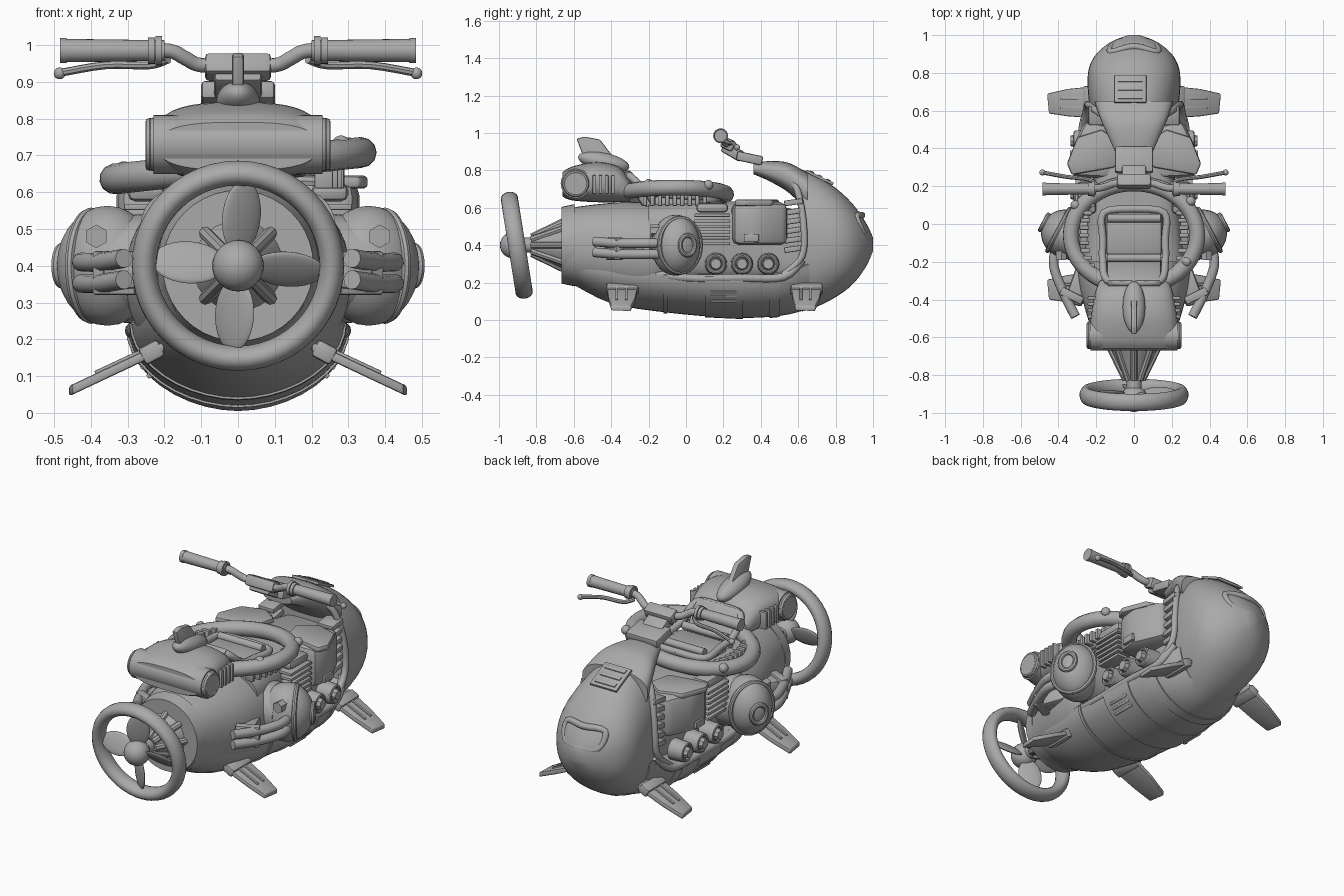
import bpy, bmesh
from math import pi, sin, cos, radians, copysign
from mathutils import Matrix, Vector, Euler

cube = bpy.data.objects.get("Cube")
if cube:
    bpy.data.objects.remove(cube, do_unlink=True)

COLOR = (0.4, 0.4, 0.4, 1)
grey = bpy.data.materials.new("plain grey")
grey.use_nodes = True
grey.diffuse_color = COLOR
grey.node_tree.nodes["Principled BSDF"].inputs["Base Color"].default_value = COLOR


# --- helpers: every mesh is baked in place, so mirroring is across x = 0
def place(loc=(0, 0, 0), rot=(0, 0, 0)):
    return Matrix.Translation(loc) @ Euler([radians(a) for a in rot]).to_matrix().to_4x4()


def add(name, bm, mirror=False, matrix=None):
    if matrix:
        bm.transform(matrix)
    bmesh.ops.recalc_face_normals(bm, faces=bm.faces)
    me = bpy.data.meshes.new(name)
    bm.to_mesh(me)
    bm.free()
    me.materials.append(grey)
    me.shade_smooth()
    me.set_sharp_from_angle(angle=radians(38))
    ob = bpy.data.objects.new(name, me)
    bpy.context.collection.objects.link(ob)
    if mirror:
        ob.modifiers.new("Mirror", "MIRROR")
    return ob


def bevel(bm, width):
    bmesh.ops.bevel(bm, geom=bm.edges[:], offset=width, segments=2, profile=0.5, affect='EDGES')


def box(name, size, loc, rot=(0, 0, 0), mirror=False, soft=0.2):
    bm = bmesh.new()
    bmesh.ops.create_cube(bm, size=1)
    bm.transform(Matrix.Diagonal((*size, 1)))
    bevel(bm, min(size) * soft)
    return add(name, bm, mirror, place(loc, rot))


def cyl(name, r1, r2, length, loc, rot=(0, 0, 0), mirror=False, n=24):
    bm = bmesh.new()
    bmesh.ops.create_cone(bm, cap_ends=True, segments=n, radius1=r1, radius2=r2, depth=length)
    return add(name, bm, mirror, place(loc, rot))


def ball(name, radii, matrix, mirror=False):
    bm = bmesh.new()
    bmesh.ops.create_uvsphere(bm, u_segments=24, v_segments=14, radius=1)
    return add(name, bm, mirror, matrix @ Matrix.Diagonal((*radii, 1)))


def prism(name, pts, low, high, matrix=None, mirror=False, soft=0.01):
    bm = bmesh.new()
    base = bm.faces.new([bm.verts.new((x, y, low)) for x, y in pts])
    top = bmesh.ops.extrude_face_region(bm, geom=[base])["geom"]
    bmesh.ops.translate(bm, vec=(0, 0, high - low),
                        verts=[v for v in top if isinstance(v, bmesh.types.BMVert)])
    bevel(bm, soft)
    return add(name, bm, mirror, matrix)


def smooth(pts, cyclic=False, k=4):
    n, out = len(pts), []
    for i in range(n if cyclic else n - 1):
        idx = [(i + d) % n if cyclic else min(max(i + d, 0), n - 1) for d in (-1, 0, 1, 2)]
        a, b, c, d = (Vector(pts[j]) for j in idx)
        for s in range(k):
            t = s / k
            out.append(b + (c - a) * t / 2 + (2 * a - 5 * b + 4 * c - d) * t * t / 2
                       + (3 * b - a - 3 * c + d) * t ** 3 / 2)
    return out if cyclic else out + [Vector(pts[-1])]


def skin(name, rings, cyclic=False, mirror=False, matrix=None):
    bm = bmesh.new()
    loops = [[bm.verts.new(p) for p in ring] for ring in rings]
    n = len(loops[0])
    for a, b in zip(loops, loops[1:] + (loops[:1] if cyclic else [])):
        for i in range(n):
            bm.faces.new((a[i], a[(i + 1) % n], b[(i + 1) % n], b[i]))
    if not cyclic:
        bm.faces.new(loops[0])
        bm.faces.new(loops[-1])
    return add(name, bm, mirror, matrix)


def loft(name, sections, e=2.3, bowl=False, n=40):
    """Sections are (y, half width, bottom z, top z); a bowl has a nearly flat top."""
    def curve(v):
        return copysign(abs(v) ** (2 / e), v)
    rings = []
    for y, w, low, high in smooth(sections):
        mid, rise = ((high, 0.02) if bowl else ((low + high) / 2, (high - low) / 2))
        drop = mid - low
        ring = []
        for i in range(n):
            a = 2 * pi * i / n
            s = curve(sin(a))
            ring.append((w * curve(cos(a)), y, mid + s * (rise if s > 0 else drop)))
        rings.append(ring)
    return skin(name, rings)


def tube(name, pts, r, cyclic=False, mirror=False, matrix=None, ref=(0.1, 0.2, 1), k=4, n=12):
    ra, rb = r if isinstance(r, tuple) else (r, r)
    path, normal, rings = smooth(pts, cyclic, k), Vector(ref), []
    for i, p in enumerate(path):
        ahead = path[(i + 1) % len(path)] if cyclic else path[min(i + 1, len(path) - 1)]
        behind = path[i - 1] if cyclic else path[max(i - 1, 0)]
        t = (ahead - behind).normalized()
        normal = (normal - t * normal.dot(t)).normalized()
        side = t.cross(normal)
        rings.append([p + side * ra * cos(2 * pi * j / n) + normal * rb * sin(2 * pi * j / n)
                      for j in range(n)])
    return skin(name, rings, cyclic, mirror, matrix)


# --- hull
belly = [(-.62, .18, .2, .3), (-.4, .25, .09, .27), (-.1, .29, .04, .24),
         (.25, .3, .012, .23), (.5, .28, .022, .24), (.66, .23, .06, .3)]
loft("belly", belly, 1.9, bowl=True)
for y0, y1 in ((-.14, -.08), (.08, .32), (.44, .5)):
    fit = [s for s in smooth(belly, k=16) if y0 <= s[0] <= y1]
    loft("belly_strap", [(s[0], s[1] + .006, s[2] - .006, s[3]) for s in (fit[0], fit[-1])], 1.9, bowl=True)
loft("tail_barrel", [(-.65, .2, .2, .59), (-.55, .23, .17, .61), (-.35, .285, .12, .63),
                     (-.2, .305, .1, .63), (-.12, .3, .13, .62)], e=2.3)
cyl("tail_band", .205, .22, .07, (0, -.63, .4), (-90, 0, 0), n=40)
loft("engine_core", [(-.2, .27, .2, .62), (.1, .24, .2, .63), (.35, .2, .2, .63), (.64, .18, .2, .58)], e=4)
loft("nose_shell", [(.62, .235, .045, .805), (.72, .245, .08, .76), (.82, .24, .135, .69),
                    (.9, .2, .2, .61), (.965, .12, .29, .515), (1, .03, .37, .44)], e=2.2)
loft("nose_cowl", [(.36, .09, .78, .84), (.45, .13, .74, .85), (.55, .175, .68, .84), (.65, .21, .58, .785)], e=2.6)
tube("nose_rim", [(.14, .56, .75), (.2, .6, .68), (.24, .63, .5), (.25, .62, .34), (.265, .52, .24)],
     .018, mirror=True)
tube("nose_scoop_frame", [(-.12, .91, .55), (0, .94, .56), (.12, .91, .55),
                          (.105, .95, .46), (0, .978, .45), (-.105, .95, .46)], .018, cyclic=True)
for i in range(3):
    box("cowl_vent", (.13, .025, .02), (-.02, .67 + i * .045, .787 - i * .022), (-25, 0, 0))
box("cowl_vent_frame", (.17, .16, .014), (-.02, .715, .762), (-26, 0, 0))
for i in range(3):
    box("belly_vent", (.025, .14, .014), (.272 - i * .018, .2, .155 - i * .025), (0, 35, 0), True)

# --- engine details on both sides
prism("side_tank", [(.1, .24), (.32, .25), (.335, .38), (.26, .55), (.12, .52)], .4, .63, mirror=True, soft=.04)
prism("tank_flap", [(.07, .43), (.1, .3), (.33, .26), (.355, .32), (.3, .46), (.17, .5)],
      .61, .645, mirror=True, soft=.012)
box("tank_latch", (.02, .08, .04), (.33, .35, .44), mirror=True)
for i in range(6):
    box("cylinder_fin", (.12, .19, .017), (.25, .14, .41 + i * .03), mirror=True)
    box("radiator_fin", (.1, .1, .03), (.19, .575, .38 + i * .05), (8, 0, 0), True)
box("cylinder_head", (.1, .17, .05), (.25, .14, .6), mirror=True, soft=.4)
for y in (.16, .3, .44):
    cyl("valve_cap", .06, .055, .08, (.27, y, .3), (0, 90, 0), True)
    cyl("valve_bolt", .035, .028, .03, (.32, y, .3), (0, 90, 0), True, 8)
    tube("valve_ring", [(.31, y + .045 * cos(a * pi / 4), .3 + .045 * sin(a * pi / 4)) for a in range(8)],
         .01, cyclic=True, mirror=True, ref=(1, 0, 0), n=8)
tube("lower_pipe", [(.25, -.25, .26), (.28, 0, .225), (.285, .3, .225), (.27, .52, .23), (.235, .62, .32)],
     .022, mirror=True)

# --- side pods, turned a little forward, with twin exhausts running inward to the tail
pod = place((.355, -.055, .4), (0, 0, 28))
ball("pod", (.14, .13, .163), pod, True)
for name, reach, radius in (("pod_collar", .05, .145), ("pod_rim", .135, .052)):
    tube(name, [(reach, .86 * radius * cos(a * pi / 6), radius * sin(a * pi / 6)) for a in range(12)],
         .013, cyclic=True, mirror=True, matrix=pod, ref=(1, 0, 0), n=8)
cyl("pod_mount", .15, .13, .16, (.27, -.06, .4), (0, 90, 0), True, 32)
cyl("pod_bolt", .032, .032, .05, (.385, -.165, .48), (90, 0, 0), True, 6)
for z in (.352, .41):
    tube("exhaust_pipe", [(.41, -.12, z), (.425, -.22, z), (.375, -.36, z), (.31, -.49, z + .01)], .026, mirror=True)
box("exhaust_bracket", (.13, .045, .12), (.33, -.38, .38), (0, 0, 26), True)
box("exhaust_mount", (.1, .2, .09), (.29, -.33, .38), (0, 0, 20), True)

# --- swept stabiliser fins
slope = Matrix.Identity(4)
slope[2][0], slope[2][3] = -.47, .275
for name, y in (("front_fin", .645), ("rear_fin", -.34)):
    prism(name, [(.2, y - .085), (.35, y - .075), (.45, y - .06), (.46, y + .045), (.35, y + .07), (.2, y + .085)],
          -.014, .014, slope, True, .007)
    box(name + "_root", (.06, .17, .05), (.235, y, .165), (0, 28, 0), True)
    for d in (-.03, .02):
        box(name + "_rib", (.15, .014, .012), (.32, y + d, .14), (0, 25, 0), True)

# --- propeller, tilted with its guard ring
tilt = place((0, -.905, .4), (9, 0, 0))
tube("guard_ring", [(.255 * cos(a * pi / 12), 0, .255 * sin(a * pi / 12)) for a in range(24)],
     (.034, .046), cyclic=True, matrix=tilt, ref=(0, 1, 0), k=2, n=16)
for i in range(4):
    ball("propeller_blade", (.062, .013, .1), tilt @ place(rot=(0, i * 90 + 4, 0)) @ place((0, 0, .135), (0, 0, 32)))
ball("propeller_hub", (.07, .07, .07), place((0, -.925, .4)))
cyl("propeller_shaft", .04, .04, .2, (0, -.83, .4), (90, 0, 0))
cyl("tail_cone", .05, .13, .17, (0, -.735, .4), (-90, 0, 0))
for i in range(8):
    a = i * pi / 4
    tube("tail_strut", [(.045 * cos(a), -.825, .4 + .045 * sin(a)), (.13 * cos(a), -.65, .4 + .13 * sin(a))],
         .018, k=1, n=8)

# --- cockpit
tube("cockpit_hoop", [(.335 * cos(a * pi / 8), -.06 + .275 * sin(a * pi / 8), .672 + .036 * cos(a * pi / 8))
                      for a in range(16)], .042, cyclic=True, ref=(0, 0, 1))
for x, y, z in ((.28, -.2, .74), (.3, .12, .735), (-.31, .1, .67)):
    ball("hoop_stud", (.026, .026, .026), place((x, y, z - .012)))
for i in range(9):
    box("cockpit_rib", (.05, .022, .06), (.265 - .004 * (i - 4) ** 2 / 2, -.22 + i * .04, .64), mirror=True)
box("seat_cushion", (.3, .24, .08), (0, -.05, .63), soft=.3)
box("seat_back", (.29, .05, .24), (0, -.255, .69), (32, 0, 0), soft=.4)
tube("seat_frame", [(0, -.31, .78), (.14, -.3, .77), (.165, -.2, .69), (.165, -.08, .67), (.16, .06, .66), (0, .08, .66)],
     .02, mirror=True)
for y, z in ((-.18, .68), (.03, .675)):
    cyl("seat_roll", .022, .022, .28, (0, y, z), (0, 90, 0), n=12)

# --- rear pack with side intakes and dorsal fin
loft("rear_pack", [(-.66, .215, .66, .79), (-.61, .235, .64, .82), (-.48, .228, .63, .845),
                   (-.36, .205, .63, .82), (-.3, .18, .63, .75)], e=2.8)
cyl("intake_barrel", .08, .08, .46, (0, -.59, .73), (0, 90, 0), n=32)
cyl("intake_mouth", .078, .068, .04, (.23, -.59, .73), (0, 90, 0), True)
tube("intake_lip", [(.24, -.59 + .06 * cos(a * pi / 4), .73 + .06 * sin(a * pi / 4)) for a in range(8)],
     .012, cyclic=True, mirror=True, ref=(1, 0, 0), n=8)
for i in range(4):
    box("pack_grille", (.06, .018, .1), (.215, -.49 + i * .033, .725), mirror=True)
to_side = Matrix(((0, 0, 1, 0), (1, 0, 0, 0), (0, 1, 0, 0), (0, 0, 0, 1)))
prism("dorsal_fin", [(-.53, .82), (-.585, .97), (-.54, .98), (-.46, .965), (-.38, .86), (-.29, .76), (-.4, .74)],
      -.016, .016, to_side, soft=.009)
ball("dorsal_fin_base", (.06, .14, .05), place((0, -.44, .845), (-12, 0, 0)))

# --- steering
box("steering_column", (.2, .14, .05), (0, .34, .865), (-12, 0, 0))
box("steering_neck", (.13, .12, .06), (0, .25, .9), (-30, 0, 0))
box("bar_clamp", (.18, .07, .06), (0, .225, .94), (-25, 0, 0))
tube("handlebar", [(0, .22, .945), (.1, .215, .945), (.145, .2, .965), (.19, .19, .985), (.3, .185, .985)],
     .02, mirror=True)
cyl("grip", .028, .032, .28, (.34, .185, .985), (0, 90, 0), True)
for x, r in ((.215, .04), (.235, .036), (.475, .034)):
    cyl("grip_collar", r, r, .018, (x, .185, .985), (0, 90, 0), True)
tube("brake_lever", [(.19, .2, .96), (.24, .235, .945), (.36, .25, .945), (.48, .272, .925)], .011, mirror=True, n=8)
ball("lever_tip", (.016, .016, .016), place((.485, .273, .923)), True)
